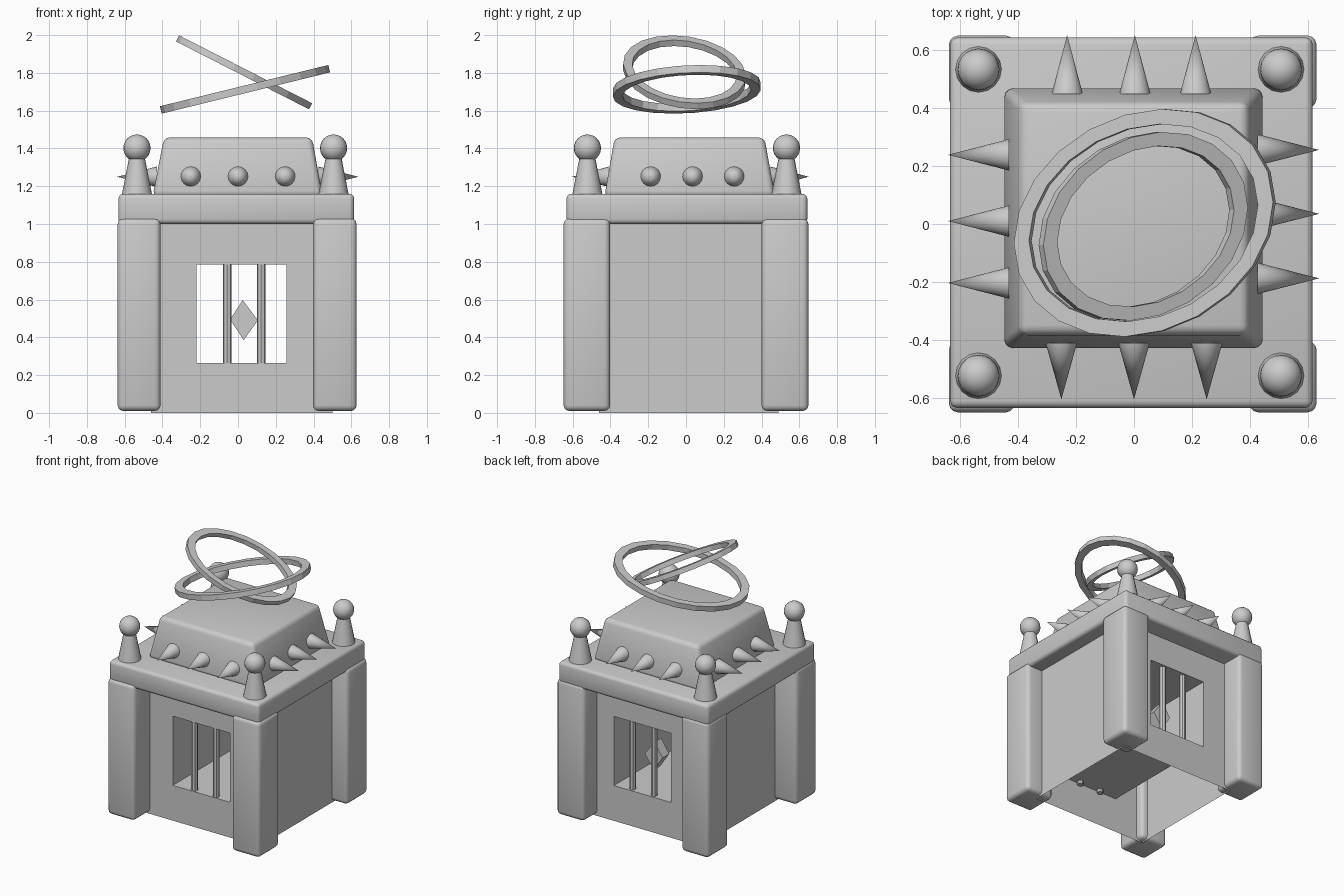
import bpy, bmesh
from math import cos, sin, asin, tau
from mathutils import Vector

if "Cube" in bpy.data.objects:
    bpy.data.objects.remove(bpy.data.objects["Cube"])


def finish(name, bm, smooth=None):
    bmesh.ops.recalc_face_normals(bm, faces=bm.faces)
    me = bpy.data.meshes.new(name)
    bm.to_mesh(me)
    bm.free()
    ob = bpy.data.objects.new(name, me)
    bpy.context.collection.objects.link(ob)
    if smooth:
        bpy.ops.object.select_all(action='DESELECT')
        ob.select_set(True)
        bpy.context.view_layer.objects.active = ob
        bpy.ops.object.shade_smooth_by_angle(angle=smooth)
    return ob


def block(name, lo, hi, z0, z1, bevel):
    """Bevelled block: lo / hi are (x0, x1, y0, y1) at the bottom and top."""
    bm = bmesh.new()
    rings = []
    for (x0, x1, y0, y1), z in ((lo, z0), (hi, z1)):
        rings.append([bm.verts.new((x, y, z)) for x, y in
                      ((x0, y0), (x1, y0), (x1, y1), (x0, y1))])
    a, b = rings
    bm.faces.new(a)
    bm.faces.new(b)
    for i in range(4):
        j = (i + 1) % 4
        bm.faces.new((a[i], a[j], b[j], b[i]))
    bmesh.ops.bevel(bm, geom=bm.edges[:], offset=bevel, segments=3,
                    profile=0.5, affect='EDGES')
    return finish(name, bm, 0.6)


def cone(name, p, q, r0, r1, seg=16, smooth=0.8):
    p, q = Vector(p), Vector(q)
    bm = bmesh.new()
    bmesh.ops.create_cone(bm, cap_ends=True, segments=seg, radius1=r0,
                          radius2=r1, depth=(q - p).length)
    rot = (q - p).to_track_quat('Z', 'Y').to_matrix().to_4x4()
    bm.transform(rot)
    bmesh.ops.translate(bm, vec=(p + q) / 2, verts=bm.verts)
    return finish(name, bm, smooth)


# body: open-bottomed box with a square window tunnel from front to back
xs, zs, ys = (-0.46, -0.22, 0.257, 0.50), (0.0, 0.265, 0.785, 1.03), (-0.46, 0.49)
bm = bmesh.new()
g = [[[bm.verts.new((x, y, z)) for z in zs] for x in xs] for y in ys]
for s in g:
    for i in range(3):
        for k in range(3):
            if (i, k) != (1, 1):
                bm.faces.new((s[i][k], s[i+1][k], s[i+1][k+1], s[i][k+1]))
strips = [((0, k), (0, k+1)) for k in range(3)]
strips += [((3, k), (3, k+1)) for k in range(3)]
strips += [((i, 3), (i+1, 3)) for i in range(3)]
strips += [((1, 1), (1, 2)), ((2, 1), (2, 2)), ((1, 1), (2, 1)), ((1, 2), (2, 2))]
for (a, b), (c, d) in strips:
    bm.faces.new((g[0][a][b], g[0][c][d], g[1][c][d], g[1][a][b]))
finish("body_walls", bm)

# corner posts
for sx, x in (("left", (-0.637, -0.41)), ("right", (0.397, 0.628))):
    for sy, y in (("front", (-0.648, -0.402)), ("back", (0.40, 0.648))):
        r = x + y
        block(f"corner_post_{sy}_{sx}", r, r, 0.01, 1.03, 0.03)

# roof slab and raised roof block
r = (-0.633, 0.615, -0.633, 0.642)
block("roof_slab", r, r, 1.0, 1.16, 0.025)
block("roof_block", (-0.452, 0.448, -0.432, 0.472),
      (-0.392, 0.392, -0.378, 0.415), 1.145, 1.458, 0.03)

# window bars, front and back
for side, y in (("front", -0.435), ("back", 0.458)):
    for i, x in enumerate((-0.057, 0.123)):
        cone(f"window_bar_{side}_{i}", (x, y, 0.24), (x, y, 0.81),
             0.023, 0.023, seg=8, smooth=None)

# hanging diamond inside the window
bm = bmesh.new()
out = ((-0.042, 0.495), (0.03, 0.385), (0.105, 0.49), (0.025, 0.597))
f, b = [[bm.verts.new((x, y, z)) for x, z in out] for y in (0.26, 0.34)]
bm.faces.new(f)
bm.faces.new(b)
for i in range(4):
    j = (i + 1) % 4
    bm.faces.new((f[i], f[j], b[j], b[i]))
finish("diamond", bm)

# corner finials: tapered stem with a ball
for sx, x in (("left", -0.535), ("right", 0.506)):
    for sy, y in (("front", -0.522), ("back", 0.532)):
        cone(f"finial_stem_{sy}_{sx}", (x, y, 1.15), (x, y, 1.36), 0.081, 0.04)
        bm = bmesh.new()
        bmesh.ops.create_uvsphere(bm, u_segments=20, v_segments=12, radius=0.072)
        bmesh.ops.translate(bm, vec=(x, y, 1.402), verts=bm.verts)
        finish(f"finial_ball_{sy}_{sx}", bm, 0.8)

# spikes around the roof block
Z, R = 1.25, 0.054
for i, x in enumerate((-0.25, 0.0, 0.25)):
    cone(f"spike_front_{i}", (x, -0.41, Z), (x, -0.603, Z), R, 0)
for i, x in enumerate((-0.23, 0.003, 0.212)):
    cone(f"spike_back_{i}", (x, 0.447, Z), (x, 0.65, Z), R, 0)
for i, y in enumerate((-0.203, 0.01, 0.238)):
    cone(f"spike_left_{i}", (-0.43, y, Z), (-0.64, y, Z), R, 0)
for i, y in enumerate((-0.187, 0.035, 0.255)):
    cone(f"spike_right_{i}", (0.425, y, Z), (0.637, y, Z), R, 0)


# two tilted floating rings with a square section
def ring(name, c, ax, ay, slope, skew, w=0.052, h=0.02, n=22):
    c = Vector(c)
    nrm = Vector((-slope, 0, 1)).normalized() * h
    ph = asin(skew)
    bm = bmesh.new()
    rows = []
    for i in range(n):
        t = tau * i / n
        row = []
        for d, s in ((0, -1), (0, 1), (w, 1), (w, -1)):
            x, y = (ax - d) * cos(t), (ay - d) * sin(t + ph)
            row.append(bm.verts.new(c + Vector((x, y, slope * x)) + s * nrm))
        rows.append(row)
    for i in range(n):
        a, b = rows[i], rows[(i + 1) % n]
        for k in range(4):
            m = (k + 1) % 4
            bm.faces.new((a[k], a[m], b[m], b[k]))
    finish(name, bm)


ring("ring_lower", (0.037, 0.004, 1.713), 0.446, 0.392, 0.245, 0.18)
ring("ring_upper", (0.032, -0.008, 1.803), 0.352, 0.325, -0.51, 0.2, w=0.048, h=0.018)
